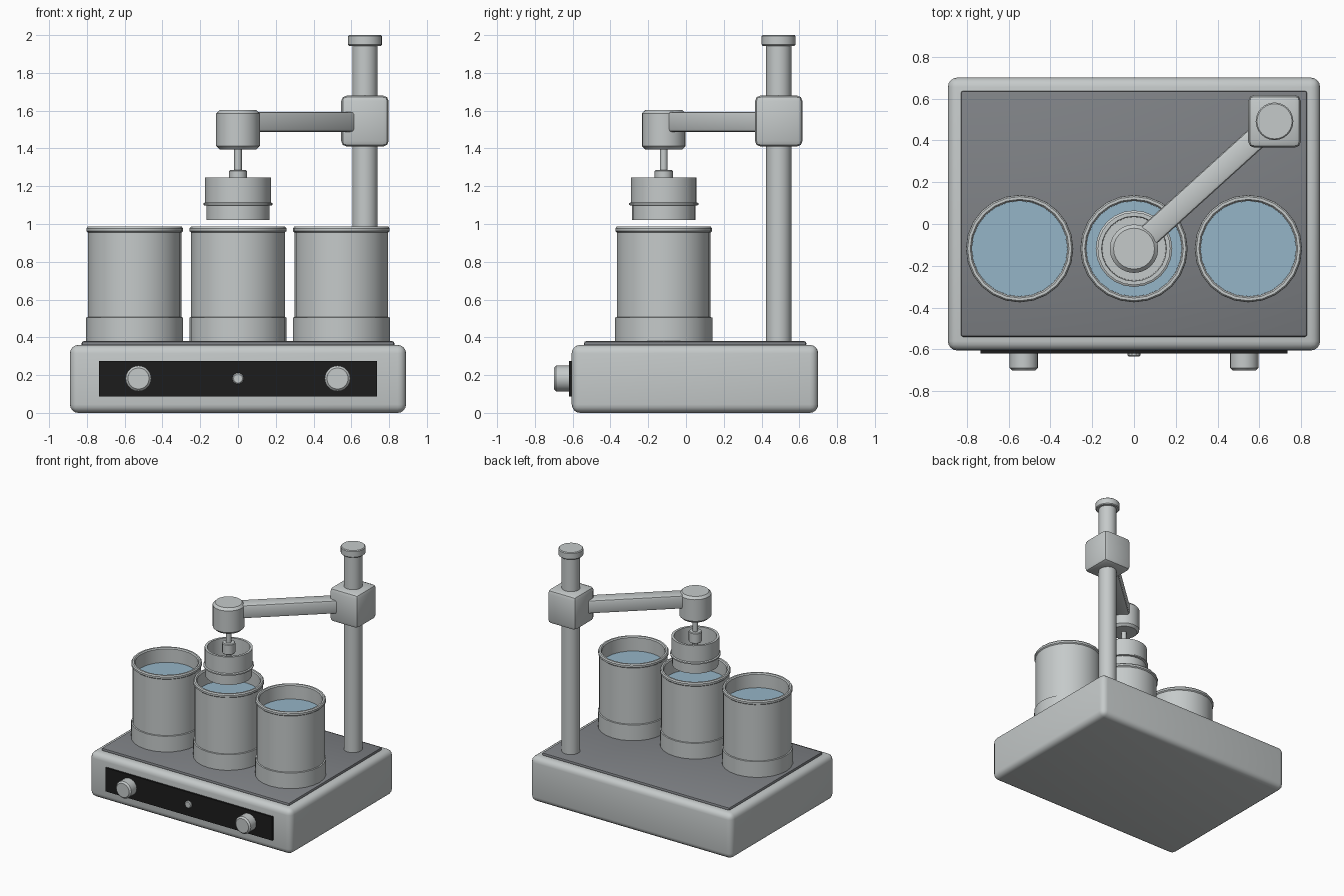
import bpy, bmesh, math
from mathutils import Matrix

if "Cube" in bpy.data.objects:
    bpy.data.objects.remove(bpy.data.objects["Cube"])


def mat(name, rgb):
    m = bpy.data.materials.new(name)
    m.diffuse_color = (*rgb, 1)
    m.use_nodes = True
    m.node_tree.nodes["Principled BSDF"].inputs["Base Color"].default_value = m.diffuse_color
    return m


METAL = mat("light grey metal", (0.56, 0.59, 0.59))
DECK = mat("dark grey deck", (0.21, 0.22, 0.235))
BLACK = mat("black panel", (0.012, 0.012, 0.012))
WATER = mat("pale blue water", (0.30, 0.46, 0.57))


def finish(bm, name, material, bevel=0, seg=2, angle=35):
    bmesh.ops.recalc_face_normals(bm, faces=bm.faces)
    me = bpy.data.meshes.new(name)
    bm.to_mesh(me)
    bm.free()
    ob = bpy.data.objects.new(name, me)
    bpy.context.collection.objects.link(ob)
    me.materials.append(material)
    bpy.ops.object.select_all(action='DESELECT')
    ob.select_set(True)
    bpy.context.view_layer.objects.active = ob
    if bevel:
        b = ob.modifiers.new("bevel", 'BEVEL')
        b.width, b.segments, b.limit_method = bevel, seg, 'ANGLE'
        bpy.ops.object.modifier_apply(modifier="bevel")
    bpy.ops.object.shade_smooth_by_angle(angle=math.radians(angle))
    return ob


def box(name, lo, hi, material, bevel=0, seg=2, turn=0):
    bm = bmesh.new()
    c = [(a + b) / 2 for a, b in zip(lo, hi)]
    s = [b - a for a, b in zip(lo, hi)]
    bmesh.ops.create_cube(bm, size=1, matrix=Matrix.Translation(c)
                          @ Matrix.Rotation(turn, 4, 'Z') @ Matrix.Diagonal((*s, 1)))
    return finish(bm, name, material, bevel, seg)


def lathe(name, profile, at, material, n=24, forward=False):
    """Spin (radius, height) points; a radius of 0 closes an end on the axis."""
    bm = bmesh.new()
    rings = []
    for r, z in profile:
        if r == 0:
            rings.append([bm.verts.new((0, 0, z))] * n)
        else:
            rings.append([bm.verts.new((r * math.cos(2 * math.pi * i / n),
                                        r * math.sin(2 * math.pi * i / n), z)) for i in range(n)])
    for a, b in zip(rings, rings[1:]):
        for i in range(n):
            j = (i + 1) % n
            quad = list(dict.fromkeys((a[i], a[j], b[j], b[i])))
            if len(quad) > 2:
                bm.faces.new(quad)
    m = Matrix.Translation(at)
    if forward:  # axis points to the front
        m = m @ Matrix.Rotation(math.pi / 2, 4, 'X')
    bm.transform(m)
    return finish(bm, name, material)


def rod(name, r, z0, z1, at, material, n=24, chamfer=0.0, forward=False):
    c = chamfer
    p = [(0, z0), (r - c, z0), (r, z0 + c), (r, z1 - c), (r - c, z1), (0, z1)]
    if not c:
        p = [(0, z0), (r, z0), (r, z1), (0, z1)]
    return lathe(name, p, at, material, n, forward)


# Housing, deck and control panel
box("base_housing", (-0.89, -0.605, 0), (0.89, 0.70, 0.36), METAL, 0.045, 4)
box("deck_plate", (-0.828, -0.54, 0.35), (0.828, 0.637, 0.38), DECK, 0.012, 2)
box("control_panel", (-0.735, -0.62, 0.088), (0.735, -0.59, 0.276), BLACK)
for side, x in (("left", -0.527), ("right", 0.527)):
    rod("knob_" + side, 0.068, 0.60, 0.70, (x, 0, 0.182), METAL, 20, 0.012, True)
rod("centre_button", 0.03, 0.60, 0.634, (0, 0, 0.182), METAL, 10, 0.006, True)

# Three open beakers with water
CY = -0.118
for side, x in (("left", -0.547), ("centre", 0), ("right", 0.547)):
    lathe("beaker_" + side,
          [(0, 0.375), (0.257, 0.375), (0.257, 0.505), (0.248, 0.507), (0.248, 0.955),
           (0.256, 0.962), (0.256, 0.977), (0.249, 0.986), (0.236, 0.986), (0.229, 0.977),
           (0.229, 0.45), (0, 0.45)], (x, CY, 0), METAL)
    rod("water_" + side, 0.2285, 0.84, 0.87, (x, CY, 0), WATER)

# Dipping basket on its spindle
lathe("basket",
      [(0, 1.02), (0.168, 1.02), (0.168, 1.097), (0.183, 1.10), (0.183, 1.11), (0.174, 1.115),
       (0.174, 1.245), (0.155, 1.245), (0.152, 1.05), (0, 1.05)], (0, CY, 0), METAL)
rod("basket_hub", 0.048, 1.20, 1.285, (0, CY, 0), METAL, 12, 0.005)
rod("spindle", 0.02, 1.04, 1.41, (0, CY, 0), METAL, 12)
rod("drive_head", 0.116, 1.395, 1.603, (0, CY, 0), METAL, 24, 0.018)

# Post, sliding clamp and arm
PX, PY = 0.672, 0.491
rod("post", 0.067, 0.37, 1.97, (PX, PY, 0), METAL)
rod("post_cap", 0.09, 1.943, 2.0, (PX, PY, 0), METAL, 24, 0.006)
box("clamp_block", (PX - 0.126, PY - 0.126, 1.41), (PX + 0.126, PY + 0.126, 1.68), METAL, 0.03, 2)
dx, dy = PX, PY - CY
half = math.hypot(dx, dy) / 2
mx, my = PX / 2, (PY + CY) / 2
box("arm", (mx - half, my - 0.055, 1.487), (mx + half, my + 0.055, 1.594), METAL, 0.016, 2,
    math.atan2(dy, dx))
